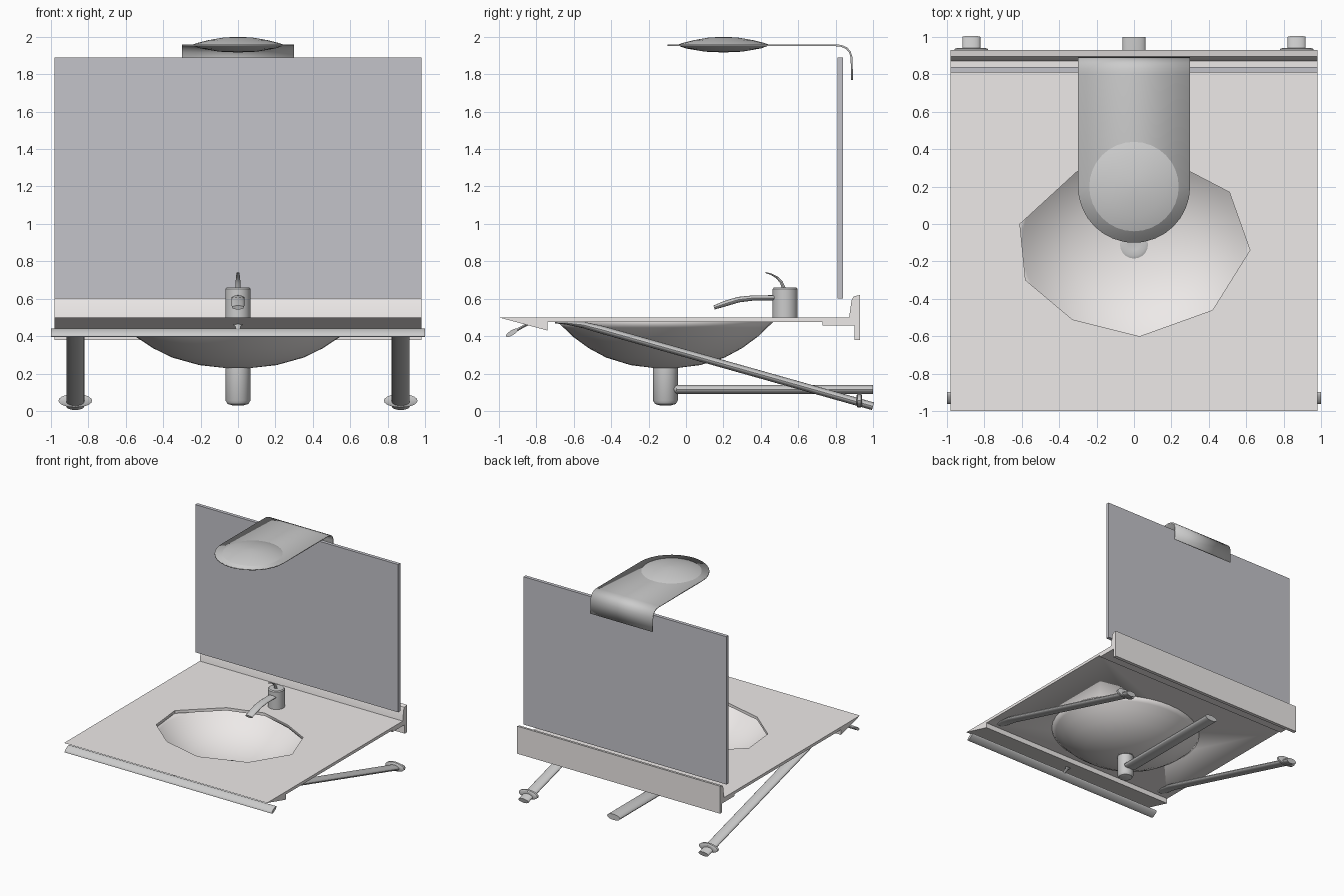
import bpy, bmesh, math
from mathutils import Vector

if "Cube" in bpy.data.objects:
    bpy.data.objects.remove(bpy.data.objects["Cube"])

TAU = 2 * math.pi


def material(name, rgb):
    m = bpy.data.materials.new(name)
    m.diffuse_color = (*rgb, 1)
    m.use_nodes = True
    m.node_tree.nodes["Principled BSDF"].inputs["Base Color"].default_value = m.diffuse_color
    return m


ceramic = material("ceramic", (0.85, 0.82, 0.81))
glass = material("mirror_glass", (0.55, 0.55, 0.59))


def finish(name, bm, mat=None, angle=35):
    bmesh.ops.recalc_face_normals(bm, faces=bm.faces[:])
    me = bpy.data.meshes.new(name)
    bm.to_mesh(me)
    bm.free()
    ob = bpy.data.objects.new(name, me)
    bpy.context.collection.objects.link(ob)
    if mat:
        me.materials.append(mat)
    bpy.ops.object.select_all(action='DESELECT')
    bpy.context.view_layer.objects.active = ob
    ob.select_set(True)
    bpy.ops.object.shade_smooth_by_angle(angle=math.radians(angle))
    return ob


def skin(name, rings, mat=None, cap=True, angle=35):
    """Join a list of closed point rings into a surface."""
    bm = bmesh.new()
    rows = [[bm.verts.new(p) for p in r] for r in rings]
    n = len(rows[0])
    for a, b in zip(rows, rows[1:]):
        for i in range(n):
            bm.faces.new((a[i], a[(i + 1) % n], b[(i + 1) % n], b[i]))
    if cap:
        bm.faces.new(rows[0])
        bm.faces.new(rows[-1])
    return finish(name, bm, mat, angle)


def prism_x(name, yz, half, mat=None, angle=35):
    """Extrude a side profile across the width."""
    return skin(name, [[(s * half, y, z) for y, z in yz] for s in (-1, 1)], mat, angle=angle)


def lathe(name, profile, centre, sx=1, sy=1, n=32, mat=None, cap=True):
    cx, cy = centre
    return skin(name, [[(cx + r * sx * math.cos(TAU * i / n), cy + r * sy * math.sin(TAU * i / n), z)
                        for i in range(n)] for r, z in profile], mat, cap)


def tube(name, path, x=0, n=20):
    """Sweep an ellipse along a side-view path of (y, z, half width, half thickness)."""
    rings = []
    for k, (y, z, w, h) in enumerate(path):
        a, b = path[max(k - 1, 0)], path[min(k + 1, len(path) - 1)]
        t = Vector((0, b[0] - a[0], b[1] - a[1])).normalized()
        nrm = Vector((0, -t.z, t.y))
        rings.append([Vector((x + w * math.cos(TAU * i / n), y, z)) + nrm * h * math.sin(TAU * i / n)
                      for i in range(n)])
    return skin(name, rings)


def solidify(ob, thickness, offset):
    m = ob.modifiers.new("thickness", 'SOLIDIFY')
    m.thickness, m.offset = thickness, offset


# Countertop with sloped front edge and back upstand
top = prism_x("countertop", [
    (-1.0, 0.5), (-0.74, 0.43), (-0.74, 0.475), (0.73, 0.475), (0.73, 0.458), (0.9, 0.458),
    (0.9, 0.38), (0.93, 0.38), (0.93, 0.62), (0.895, 0.612), (0.885, 0.59), (0.872, 0.5)],
    0.98, ceramic, 30)

# Faceted oval opening
hole = [(-0.305, 0.28), (-0.61, 0.0), (-0.58, -0.3), (-0.33, -0.51), (0.03, -0.6),
        (0.42, -0.46), (0.62, -0.14), (0.51, 0.17), (0.28, 0.29), (0.0, 0.37)]
cutter = skin("opening_cutter", [[(x, y, z) for x, y in hole] for z in (0.4, 0.6)])
cutter.hide_render = True
m = top.modifiers.new("opening", 'BOOLEAN')
m.operation, m.object, m.solver = 'DIFFERENCE', cutter, 'EXACT'
bpy.context.view_layer.objects.active = top
bpy.ops.object.modifier_apply(modifier="opening")
bpy.data.objects.remove(cutter)

# Bowl below the opening
bowl = lathe("basin_bowl", [(0.62, 0.476), (0.585, 0.445), (0.53, 0.396), (0.44, 0.335), (0.34, 0.285),
                            (0.2, 0.245), (0.07, 0.23), (0.01, 0.229)],
             (0, -0.11), 1.03, 0.93, 40, ceramic, cap=False)
solidify(bowl, 0.006, -1)

# Drain, strainer and waste pipe
lathe("drain_trap", [(0.03, 0.03), (0.055, 0.037), (0.066, 0.055), (0.066, 0.232)], (0, -0.11))
lathe("drain_strainer", [(0.075, 0.23), (0.075, 0.24), (0.06, 0.246), (0.03, 0.24)], (0, -0.11), n=20)
tube("waste_pipe", [(-0.08, 0.115, 0.03, 0.018), (-0.05, 0.115, 0.062, 0.025), (1.0, 0.115, 0.062, 0.025)])

# Tap
lathe("tap_body", [(0.067, 0.5), (0.067, 0.652), (0.06, 0.66)], (0, 0.53))
tube("tap_spout", [(0.5, 0.605, 0.035, 0.014), (0.36, 0.604, 0.035, 0.014), (0.28, 0.595, 0.035, 0.015),
                   (0.21, 0.574, 0.034, 0.015), (0.15, 0.553, 0.033, 0.011)])
tube("tap_lever", [(0.525, 0.65, 0.014, 0.01), (0.51, 0.688, 0.013, 0.008), (0.485, 0.715, 0.011, 0.006),
                   (0.455, 0.731, 0.009, 0.004), (0.425, 0.74, 0.008, 0.003)], n=12)

# Diagonal support struts with wall flanges
for side, x in (("left", -0.87), ("right", 0.87)):
    tube(side + "_strut", [(-0.7, 0.472, 0.03, 0.004), (-0.64, 0.47, 0.045, 0.008),
                           (-0.55, 0.46, 0.048, 0.017), (-0.45, 0.434, 0.048, 0.021),
                           (1.0, 0.025, 0.048, 0.021)], x)
    tube(side + "_flange", [(0.912, 0.055, 0.07, 0.028), (0.918, 0.055, 0.09, 0.036),
                            (0.936, 0.055, 0.09, 0.036), (0.942, 0.055, 0.07, 0.028)], x)

# Towel bar and its centre post
tilt = math.radians(32)
bar = []
for i in range(16):
    u, v = 0.038 * math.cos(TAU * i / 16), 0.013 * math.sin(TAU * i / 16)
    bar.append((-0.93 + u * math.cos(tilt) - v * math.sin(tilt),
                0.418 + u * math.sin(tilt) + v * math.cos(tilt)))
prism_x("towel_bar", bar, 1.0)
tube("towel_bar_post", [(-0.93, 0.418, 0.014, 0.007), (-0.87, 0.452, 0.014, 0.007),
                        (-0.84, 0.47, 0.035, 0.01)], n=12)

# Mirror panel
prism_x("mirror", [(0.81, 0.6), (0.84, 0.6), (0.84, 1.89), (0.81, 1.89)], 0.98, glass)

# Lamp bracket: round-ended sheet bent down behind the mirror
rows = [(0.2 - 0.3 * math.cos(a), 1.955, max(0.3 * math.sin(a), 0.02))
        for a in [math.pi / 2 * k / 8 for k in range(9)]]
rows += [(y, z, 0.3) for y, z in ((0.8, 1.955), (0.83, 1.952), (0.858, 1.94), (0.876, 1.92),
                                  (0.885, 1.89), (0.888, 1.77))]
bm = bmesh.new()
pairs = [[bm.verts.new((s * w, y, z)) for s in (-1, 1)] for y, z, w in rows]
for a, b in zip(pairs, pairs[1:]):
    bm.faces.new((a[0], a[1], b[1], b[0]))
bracket = finish("lamp_bracket", bm)
solidify(bracket, 0.01, 0)

# Lens-shaped lamp
lathe("lamp_lens", [(0.01, 2.0), (0.08, 1.996), (0.16, 1.982), (0.22, 1.967), (0.25, 1.956),
                    (0.2, 1.938), (0.1, 1.921), (0.01, 1.917)], (0, 0.2))
